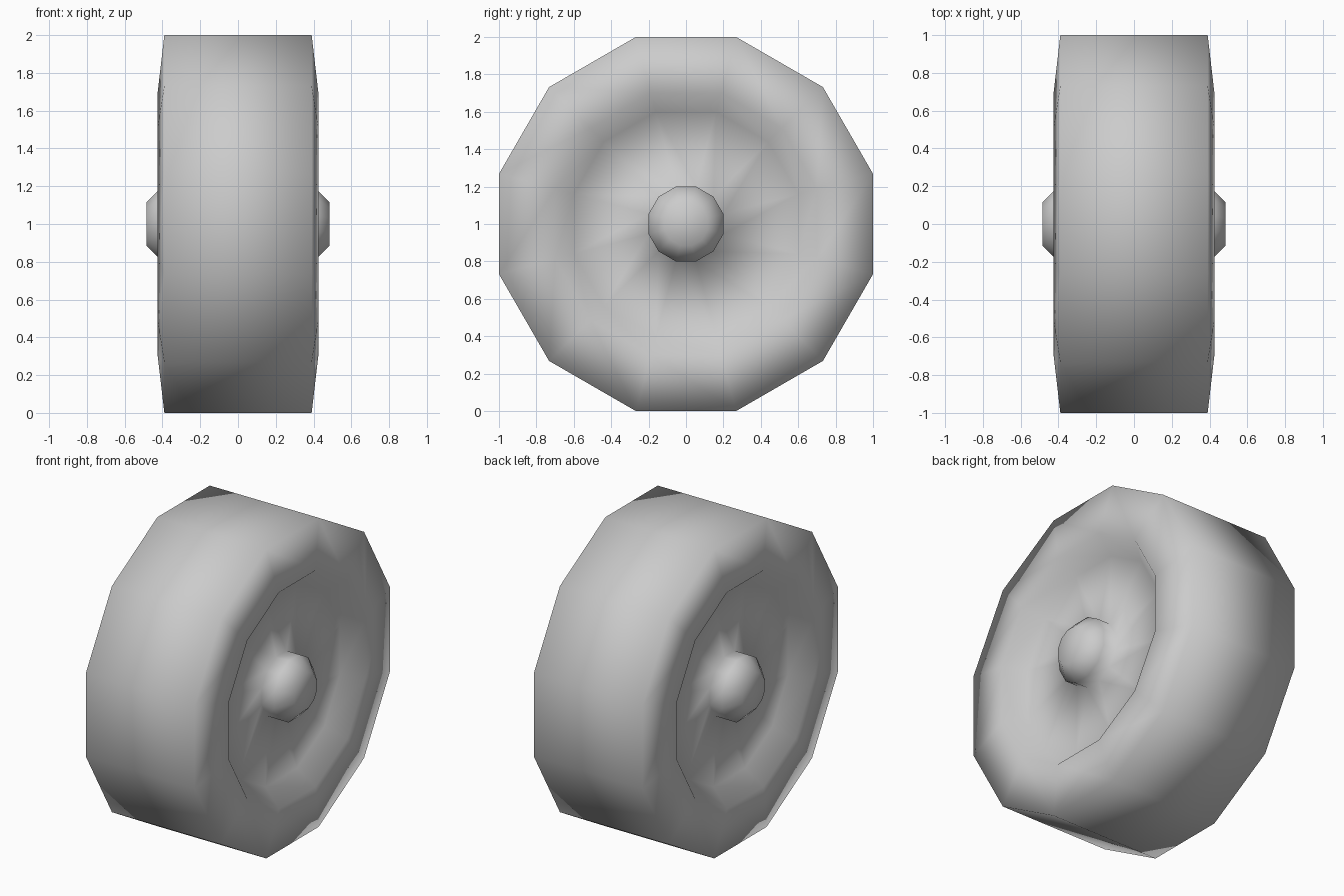
import bpy, bmesh, math

if "Cube" in bpy.data.objects:
    bpy.data.objects.remove(bpy.data.objects["Cube"])

SIDES = 12
K = 1 / math.cos(math.pi / SIDES)   # flat-to-flat radius -> corner radius


def lathe(name, profile):
    """Spin (x, radius) points about the x axis at z = 1, capping both ends."""
    bm = bmesh.new()
    rings = []
    for x, r in profile:
        ring = []
        for i in range(SIDES):
            a = 2 * math.pi * (i + 0.5) / SIDES
            ring.append(bm.verts.new((x, r * K * math.cos(a), 1 + r * K * math.sin(a))))
        rings.append(ring)
    for a, b in zip(rings, rings[1:]):
        for i in range(SIDES):
            j = (i + 1) % SIDES
            bm.faces.new((a[i], a[j], b[j], b[i]))
    bm.faces.new(rings[0])
    bm.faces.new(rings[-1])
    bmesh.ops.recalc_face_normals(bm, faces=bm.faces)
    for f in bm.faces:
        f.smooth = True
    me = bpy.data.meshes.new(name)
    bm.to_mesh(me)
    bm.free()
    ob = bpy.data.objects.new(name, me)
    bpy.context.collection.objects.link(ob)
    return ob


# half profile from hub tip out to tread: hub, dished disc, rim, tyre shoulder
half = [(0.485, 0.115), (0.40, 0.20), (0.31, 0.20), (0.31, 0.60), (0.425, 0.70), (0.39, 1.0)]
lathe("wheel", half + [(-x, r) for x, r in reversed(half)])
